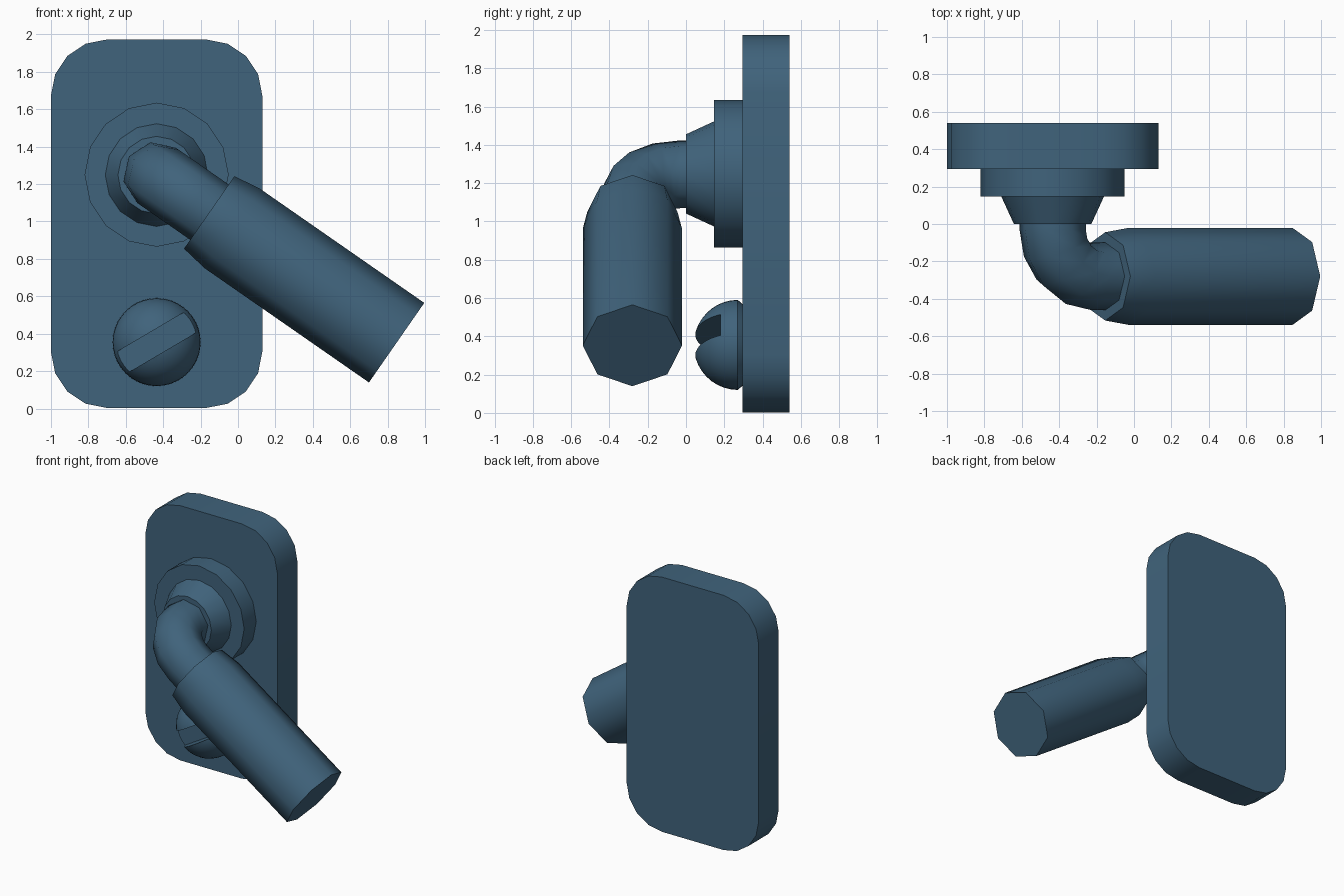
import bpy, bmesh
from math import sin, cos, pi, radians
from mathutils import Vector, Matrix

if "Cube" in bpy.data.objects:
    bpy.data.objects.remove(bpy.data.objects["Cube"])

steel = bpy.data.materials.new("slate blue")
steel.diffuse_color = (0.051, 0.125, 0.2, 1)
steel.use_nodes = True
steel.node_tree.nodes["Principled BSDF"].inputs["Base Color"].default_value = steel.diffuse_color

CX = -0.435                                   # shared axis of rose and screw
SLOPE = radians(-34.8)                        # downward tilt of the lever
D = Vector((cos(SLOPE), 0, sin(SLOPE)))       # lever direction
N = Vector((-sin(SLOPE), 0, cos(SLOPE)))      # across the lever
Y = Vector((0, 1, 0))


def loft(name, rings, angle=50):
    """Skin a list of closed rings and cap both ends."""
    bm = bmesh.new()
    loops = [[bm.verts.new(p) for p in r] for r in rings]
    for a, b in zip(loops, loops[1:]):
        n = len(a)
        for i in range(n):
            j = (i + 1) % n
            bm.faces.new((a[i], a[j], b[j], b[i]))
    bm.faces.new(loops[0])
    bm.faces.new(loops[-1])
    bmesh.ops.recalc_face_normals(bm, faces=bm.faces)
    me = bpy.data.meshes.new(name)
    bm.to_mesh(me)
    bm.free()
    me.materials.append(steel)
    ob = bpy.data.objects.new(name, me)
    bpy.context.collection.objects.link(ob)
    bpy.ops.object.select_all(action='DESELECT')
    ob.select_set(True)
    bpy.context.view_layer.objects.active = ob
    bpy.ops.object.shade_smooth_by_angle(angle=radians(angle))
    return ob


def ring(c, r, u, v, n):
    return [Vector(c) + r * (cos(2 * pi * i / n) * u + sin(2 * pi * i / n) * v)
            for i in range(n)]


def turned(name, z, profile, n, angle=30):
    """Round part about a y axis; profile is (y, radius)."""
    return loft(name, [ring((CX, y, z), r, Vector((1, 0, 0)), Vector((0, 0, 1)), n)
                       for y, r in profile], angle)


# Back plate with rounded corners
R = 0.3
outline = []
for k, (x, z) in enumerate([(0.13 - R, 1.973 - R), (-1 + R, 1.973 - R),
                            (-1 + R, R + 0.003), (0.13 - R, R + 0.003)]):
    for i in range(5):
        a = (k + i / 4) * pi / 2
        outline.append((x + R * cos(a), z + R * sin(a)))
loft("back_plate", [[Vector((x, y, z)) for x, z in outline] for y in (0.295, 0.54)], 30)

# Round rose and tapered collar
turned("rose", 1.25, [(0.297, 0.385), (0.147, 0.385)], 16)
turned("collar", 1.248, [(0.15, 0.276), (0, 0.207)], 16)

# Bent neck: straight stub, quarter bend, straight run into the grip
BEND, Y0 = 0.25, -0.03
origin = Vector((CX, 0, 1.246))
path = [(0, 0.02, 0)]
path += [(BEND * (1 - cos(a)), Y0 - BEND * sin(a), a) for a in (i * pi / 8 for i in range(5))]
path.append((0.38, Y0 - BEND, pi / 2))
loft("neck", [ring(origin + s * D + y * Y, 0.18, N, cos(a) * D + sin(a) * Y, 8)
              for s, y, a in path])

# Grip: eight-sided, slightly narrowed where it meets the neck
end = Vector((0.848, -0.28, 0.352))
loft("grip", [ring(end - d * D, r, N, Y, 8)
              for d, r in ((1.22, 0.236), (1.07, 0.259), (0, 0.259))])

# Domed screw head with a slanted slot
dome = [(0.297, 0.212), (0.27, 0.235)]
dome += [(0.27 - 0.23 * sin(i * pi / 20), 0.235 * cos(i * pi / 20)) for i in range(1, 10)]
dome.append((0.04, 0.008))
screw = turned("screw", 0.355, dome, 40)

bpy.ops.mesh.primitive_cube_add(size=1)
slot = bpy.context.object
slot.name = "slot_cutter"
slot.matrix_world = (Matrix.Translation((CX, 0.08, 0.355)) @ Matrix.Rotation(radians(-30.5), 4, 'Y')
                     @ Matrix.Diagonal((0.8, 0.2, 0.126, 1)))
slot.data.materials.append(steel)
slot.hide_render = True
slot.hide_viewport = True
cut = screw.modifiers.new("slot", 'BOOLEAN')
cut.operation = 'DIFFERENCE'
cut.solver = 'EXACT'
cut.object = slot
